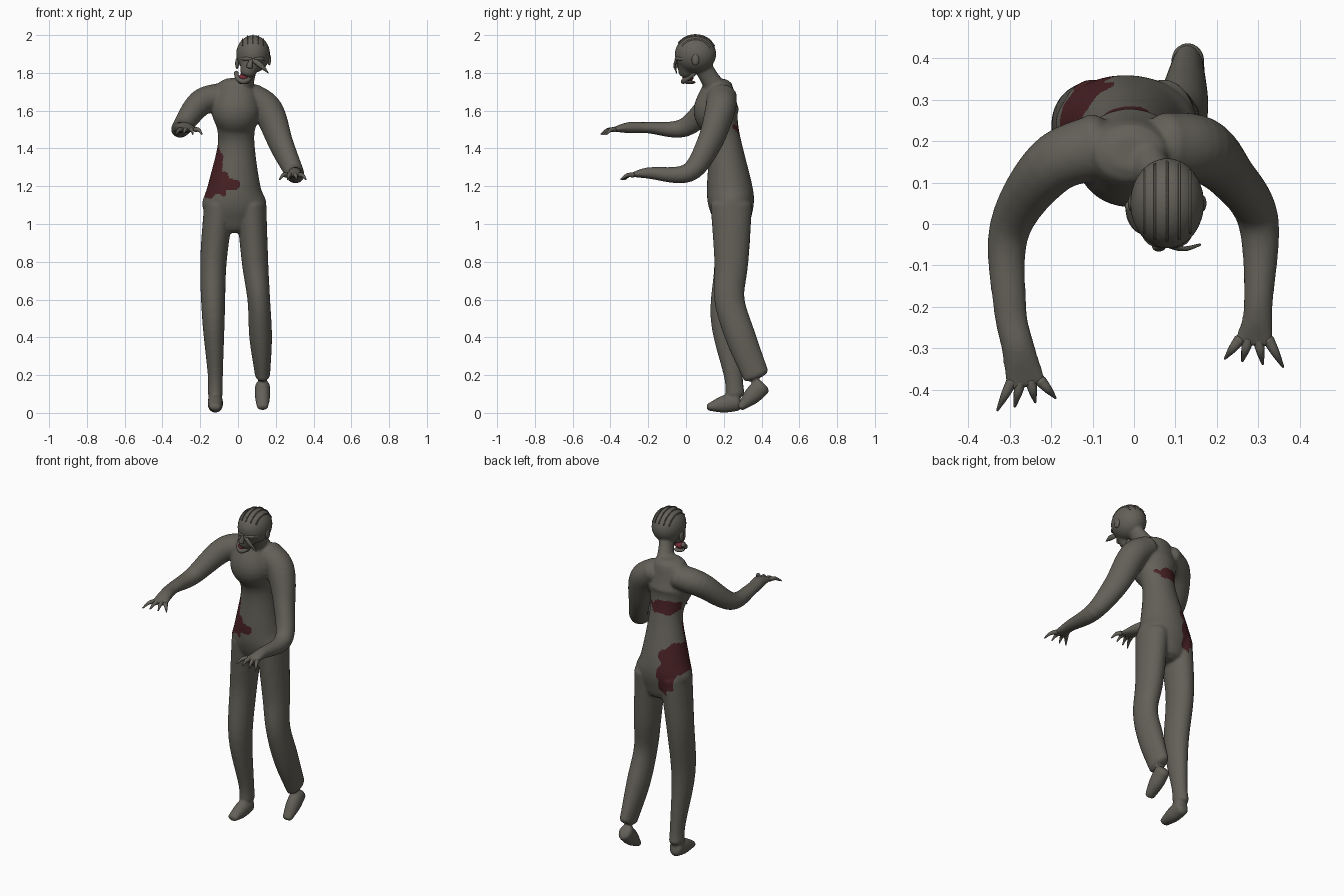
import bpy
import bmesh
import math
from mathutils import Vector, Matrix

cube = bpy.data.objects.get("Cube")
if cube:
    bpy.data.objects.remove(cube, do_unlink=True)

X, Y, Z = Vector((1, 0, 0)), Vector((0, 1, 0)), Vector((0, 0, 1))


def material(name, colour):
    mat = bpy.data.materials.new(name)
    mat.use_nodes = True
    mat.diffuse_color = (*colour, 1)
    shader = mat.node_tree.nodes["Principled BSDF"]
    shader.inputs["Base Color"].default_value = (*colour, 1)
    return mat


skin = material("grey skin", (.125, .117, .097))
blood = material("dried blood", (.065, .015, .017))
gum = material("mouth red", (.17, .025, .035))


def smooth_path(rings, steps):
    """Interpolate (x, y, z, half width, half depth) rings with a spline."""
    points = [Vector(ring) for ring in rings]
    first = 2 * points[0] - points[1]
    last = 2 * points[-1] - points[-2]
    padded = [first, *points, last]
    path = []
    for a, b, c, d in zip(padded, padded[1:], padded[2:], padded[3:]):
        for k in range(steps):
            t = k / steps
            bend = 2 * a - 5 * b + 4 * c - d
            twist = 3 * b - a - 3 * c + d
            path.append(b + (c - a) * t / 2 + bend * t * t / 2 + twist * t * t * t / 2)
    return path + [points[-1]]


def loft(bm, rings, reference, sides=24, steps=6):
    """Skin elliptical rings along a path, with rounded closed ends."""
    path = smooth_path(rings, steps)
    centres = [Vector(point[:3]) for point in path]
    frames = []
    for i, point in enumerate(path):
        ahead = centres[min(i + 1, len(path) - 1)]
        behind = centres[max(i - 1, 0)]
        frames.append((centres[i], (ahead - behind).normalized(), point[3], point[4]))

    def dome(frame, sign):
        centre, tangent, wide, deep = frame
        reach = tangent * sign * min(wide, deep)
        return [(centre + reach * s, tangent, wide * f, deep * f) for s, f in ((.3, .85), (.5, .5))]

    frames = dome(frames[0], -1)[::-1] + frames + dome(frames[-1], 1)
    loops = []
    for centre, tangent, wide, deep in frames:
        u = reference.cross(tangent).normalized()
        v = tangent.cross(u)
        turns = [math.tau * k / sides for k in range(sides)]
        loops.append([bm.verts.new(centre + u * wide * math.cos(a) + v * deep * math.sin(a))
                      for a in turns])
    for low, high in zip(loops, loops[1:]):
        for k in range(sides):
            bm.faces.new((low[k - 1], low[k], high[k], high[k - 1]))
    bm.faces.new(loops[0][::-1])
    bm.faces.new(loops[-1])


def ball(bm, centre, size):
    matrix = Matrix.Translation(centre) @ Matrix.Diagonal((*size, 1))
    bmesh.ops.create_uvsphere(bm, u_segments=24, v_segments=16, radius=1, matrix=matrix)


def finish(bm, name, *materials):
    bmesh.ops.recalc_face_normals(bm, faces=bm.faces)
    for face in bm.faces:
        face.smooth = True
    mesh = bpy.data.meshes.new(name)
    bm.to_mesh(mesh)
    bm.free()
    for mat in materials:
        mesh.materials.append(mat)
    obj = bpy.data.objects.new(name, mesh)
    bpy.context.scene.collection.objects.link(obj)
    return obj


# Torso and neck
bm = bmesh.new()
loft(bm, [(-.02, .25, 1, .12, .09), (-.02, .24, 1.1, .17, .12), (-.02, .23, 1.2, .14, .12),
          (-.01, .21, 1.4, .1, .09), (-.01, .19, 1.5, .1, .09), (-.01, .16, 1.6, .13, .12),
          (-.01, .17, 1.73, .1, .08)], Y, 32)
loft(bm, [(.02, .17, 1.7, .06, .06), (.05, .12, 1.78, .04, .05), (.07, .08, 1.85, .04, .05)], Y)

# Legs: the right one is planted, the left one steps back
loft(bm, [(-.1, .24, 1.1, .08, .11), (-.13, .24, .8, .07, .09), (-.13, .21, .5, .06, .08),
          (-.12, .25, .2, .04, .05), (-.12, .26, .1, .04, .05)], Y)
loft(bm, [(.07, .24, 1.1, .08, .11), (.09, .24, .8, .07, .09), (.11, .23, .6, .06, .08),
          (.12, .29, .4, .06, .08), (.13, .37, .2, .04, .07)], Y)

# Feet run from heel to toe
for heel, toe in (((-.12, .27, .06), (-.12, .12, .03)), ((.13, .4, .14), (.13, .29, .03))):
    instep = Vector(heel).lerp(Vector(toe), .5)
    loft(bm, [(*heel, .04, .05), (*instep, .04, .045), (*toe, .03, .02)], Z)

# Arms reach forward and end in flat palms
right_palm, left_palm = Vector((-.26, -.39, 1.5)), Vector((.29, -.29, 1.26))
loft(bm, [(-.08, .19, 1.68, .08, .07), (-.2, .14, 1.64, .07, .07), (-.3, -.01, 1.51, .05, .05),
          (-.3, -.2, 1.51, .04, .03), (-.28, -.3, 1.51, .04, .03), (*right_palm, .05, .01)], Z)
loft(bm, [(.07, .19, 1.68, .08, .07), (.16, .18, 1.6, .08, .08), (.23, .12, 1.42, .06, .07),
          (.3, .01, 1.27, .05, .05), (.3, -.2, 1.27, .035, .03), (*left_palm, .05, .01)], Z)

# Skull and face
head, head_size = Vector((.08, .05, 1.9)), Vector((.09, .11, .1))
ball(bm, head, head_size)
loft(bm, [(.08, 0, 1.89, .07, .05), (.05, 0, 1.8, .04, .04)], Y)

# Merge the overlapping parts into one soft skin
rough = finish(bm, "body_rough")
remesh = rough.modifiers.new("merge", 'REMESH')
remesh.mode = 'VOXEL'
remesh.voxel_size = .0075
soften = rough.modifiers.new("soften", 'SMOOTH')
soften.iterations = 5
graph = bpy.context.evaluated_depsgraph_get()
merged = bpy.data.meshes.new_from_object(rough.evaluated_get(graph))
bpy.data.objects.remove(rough, do_unlink=True)

# Blood stains as overlapping blobs: x, z, half width, half height
hip_stain = (-.14, 1.22, .09, .08)
front_stains = [hip_stain, (-.04, 1.21, .06, .03), (-.11, 1.32, .03, .08)]
back_stains = [hip_stain, (-.1, 1.12, .05, .1), (-.04, 1.51, .09, .04)]


def is_bloody(p):
    ripple = math.sin(p.x * 70) * math.cos(p.z * 60) / 5
    stains = front_stains if p.y < .2 else back_stains
    return any(math.hypot((p.x - x) / w, (p.z - z) / h) < 1 + ripple for x, z, w, h in stains)


bm = bmesh.new()
bm.from_mesh(merged)
bpy.data.meshes.remove(merged)
for face in bm.faces:
    face.material_index = int(is_bloody(face.calc_center_median()))
finish(bm, "body", skin, blood)


# Clawed fingers fan out from each palm
def fingers(name, palm, slant):
    bm = bmesh.new()
    for spread in (-1, -.4, .3, 1):
        root = palm + X * spread * .035 + Y * .01
        tip = palm + X * spread * .07 + Y * (slant * spread - .045) - Z * .025
        middle = root.lerp(tip, .5) + Z * .01
        loft(bm, [(*root, .014, .014), (*middle, .01, .01), (*tip, .003, .004)], Z, 10)
    finish(bm, name, skin)


fingers("right_fingers", right_palm, .015)
fingers("left_fingers", left_palm, -.01)

# Hanging lower jaw, curved round the open mouth
bm = bmesh.new()
arch = [math.pi * k / 6 for k in range(7)]
loft(bm, [(.03 + math.cos(a) * .04, .045 - math.sin(a) * .06, 1.8 - math.sin(a) * .045, .012, .014)
          for a in arch], Z, 12)
ball(bm, (.03, .02, 1.75), (.03, .03, .01))
finish(bm, "lower_jaw", skin)

bm = bmesh.new()
ball(bm, (.03, .01, 1.775), (.03, .03, .02))
finish(bm, "mouth", gum)

# Nose
bm = bmesh.new()
loft(bm, [(.07, -.05, 1.87, .01, .01), (.06, -.055, 1.83, .017, .012)], Y, 12)
finish(bm, "nose", skin)

# Brows and ears, mirrored about the head
brows, ears = bmesh.new(), bmesh.new()
for side in (-1, 1):
    loft(brows, [(head.x + side * out, depth, 1.875, .01, .01)
                 for out, depth in ((.01, -.05), (.04, -.04), (.06, -.01))], Z, 12)
    ball(ears, head + Vector((side * .085, 0, side * .01 - .04)), (.01, .02, .03))
finish(brows, "brows", skin)
finish(ears, "ears", skin)

# Loose flap hanging beside the left cheek
bm = bmesh.new()
loft(bm, [(.08, -.05, 1.87, .012, .007), (.12, -.06, 1.84, .014, .006), (.16, -.05, 1.8, .003, .003)],
     Y, 10)
finish(bm, "cheek_flap", skin)

# Thin strands of hair combed back over the skull
bm = bmesh.new()
for k in range(-2, 3):
    lean = k / 3
    strand = []
    for step in range(6):
        sweep = math.radians(35 + step * 24)
        direction = Vector((math.sin(lean), -math.cos(sweep) * math.cos(lean),
                            math.sin(sweep) * math.cos(lean)))
        strand.append((*(head + direction * head_size), .005, .003))
    loft(bm, strand, X, 8, 3)
finish(bm, "hair_strands", skin)
